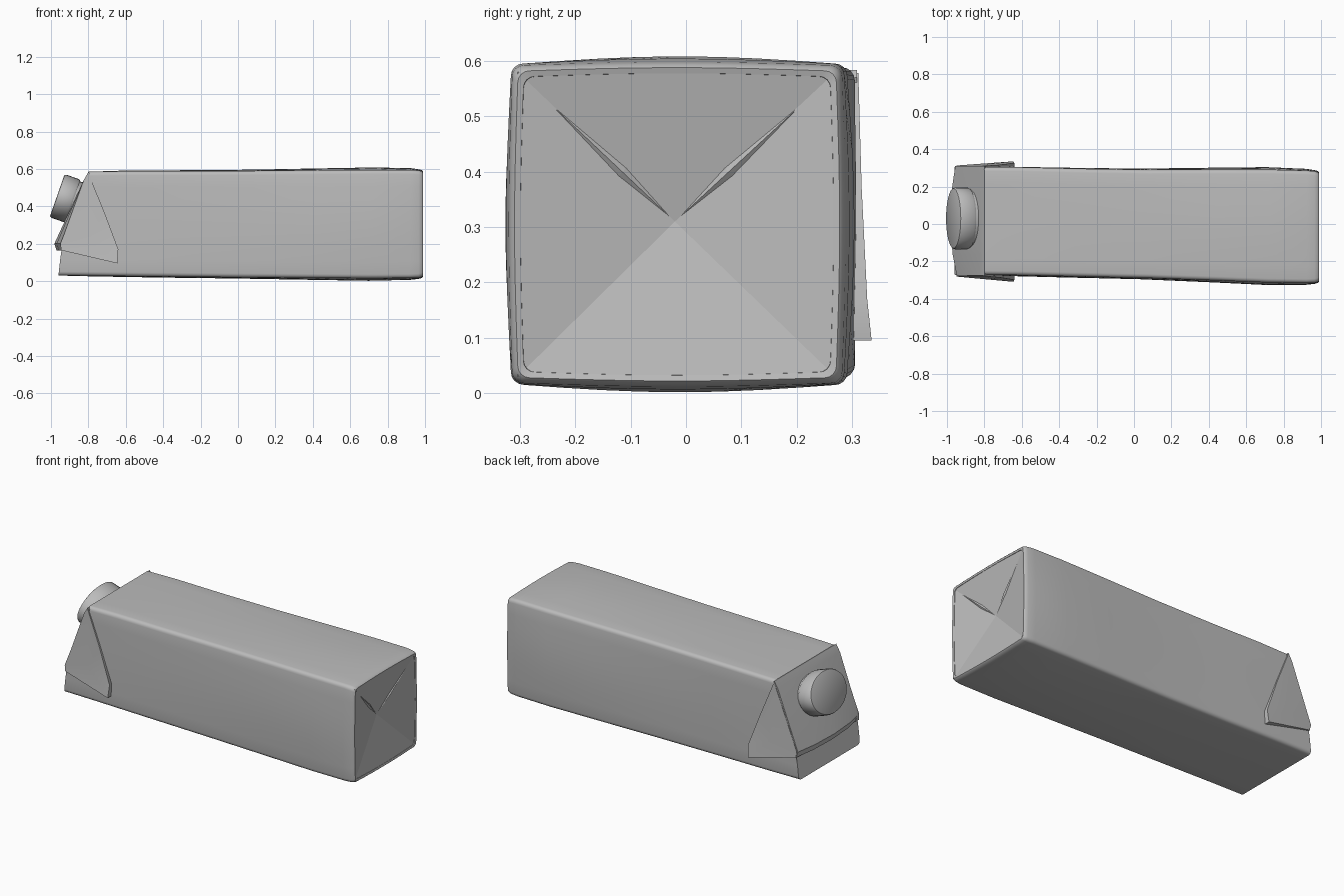
import bpy, bmesh, math
from mathutils import Vector

old = bpy.data.objects.get("Cube")
if old:
    bpy.data.objects.remove(old, do_unlink=True)

grey = bpy.data.materials.new("plain grey")
grey.use_nodes = True
COLOR = (0.5, 0.5, 0.5, 1)
grey.diffuse_color = COLOR
grey.node_tree.nodes["Principled BSDF"].inputs["Base Color"].default_value = COLOR


def make(name, verts, faces, smooth=None):
    """Create an object with consistent outward normals."""
    bm = bmesh.new()
    vs = [bm.verts.new(v) for v in verts]
    for f in faces:
        bm.faces.new([vs[i] for i in f])
    bmesh.ops.recalc_face_normals(bm, faces=bm.faces)
    me = bpy.data.meshes.new(name)
    bm.to_mesh(me)
    bm.free()
    me.materials.append(grey)
    ob = bpy.data.objects.new(name, me)
    bpy.context.collection.objects.link(ob)
    if smooth:
        bpy.ops.object.select_all(action='DESELECT')
        ob.select_set(True)
        bpy.context.view_layer.objects.active = ob
        bpy.ops.object.shade_smooth_by_angle(angle=math.radians(smooth))
    return ob


def loft(rings, caps=(True, True)):
    """Join equal rings of points into a tube."""
    n = len(rings[0])
    verts = [p for r in rings for p in r]
    faces = [(i * n + j, i * n + (j + 1) % n, (i + 1) * n + (j + 1) % n, (i + 1) * n + j)
             for i in range(len(rings) - 1) for j in range(n)]
    if caps[0]:
        faces.append(tuple(range(n)))
    if caps[1]:
        faces.append(tuple(range((len(rings) - 1) * n, len(rings) * n)))
    return verts, faces


def section(y0, y1, z0, z1, bulge, r=0.022, k=8):
    """Rounded rectangle in y, z with slightly swollen sides."""
    cs = [(y1 - r, z1 - r), (y0 + r, z1 - r), (y0 + r, z0 + r), (y1 - r, z0 + r)]
    pts = []
    for q, (cy, cz) in enumerate(cs):
        arc = [(cy + r * math.cos(a), cz + r * math.sin(a))
               for a in (math.pi / 2 * (q + s / 4) for s in range(5))]
        pts += arc
        ny, nz = cs[(q + 1) % 4]
        a = math.pi / 2 * (q + 1)
        end = (ny + r * math.cos(a), nz + r * math.sin(a))
        for s in range(1, k):
            t = s / k
            b = bulge * math.sin(math.pi * t)
            pts.append((arc[-1][0] * (1 - t) + end[0] * t + b * math.cos(a),
                        arc[-1][1] * (1 - t) + end[1] * t + b * math.sin(a)))
    return pts


def end_x(z):
    """Outline of the sloping spout end."""
    if z < 0.17:
        return -0.96 + 0.015 * max(z - 0.03, 0) / 0.14
    return -0.945 + 0.145 * (z - 0.17) / 0.415


# Carton body: x, front, back, bottom, top, swelling
stations = [
    (-0.95, -0.272, 0.305, 0.030, 0.585, 0.000),
    (-0.75, -0.274, 0.304, 0.028, 0.588, 0.003),
    (-0.40, -0.281, 0.296, 0.024, 0.588, 0.005),
    (0.00, -0.289, 0.290, 0.020, 0.590, 0.006),
    (0.40, -0.302, 0.291, 0.017, 0.593, 0.010),
    (0.70, -0.313, 0.291, 0.015, 0.595, 0.013),
    (0.92, -0.316, 0.286, 0.016, 0.595, 0.009),
    (0.965, -0.314, 0.282, 0.018, 0.592, 0.006),
]
rings = []
for x, y0, y1, z0, z1, b in stations:
    s = (x + 0.95) / 1.915
    rings.append([Vector((end_x(z) * (1 - s) + 0.965 * s, y, z))
                  for y, z in section(y0, y1, z0, z1, b)])
# Rolled rim around the folded base
mid = Vector((0, -0.018, 0.305))
for scale, x in ((0.985, 0.982), (0.965, 0.988), (0.93, 0.985), (0.90, 0.91)):
    rings.append([Vector((x, mid.y + (p.y - mid.y) * scale, mid.z + (p.z - mid.z) * scale))
                  for p in rings[7]])
make("carton_body", *loft(rings), smooth=40)

# Base folded inward towards its centre, tucked under the rim
c = [(0.984, 0.270, 0.580), (0.984, -0.304, 0.580), (0.984, -0.304, 0.030), (0.984, 0.270, 0.030)]
make("folded_base", c + [(0.930, -0.02, 0.31)], [(i, (i + 1) % 4, 4) for i in range(4)])

# Raised seams running from the upper base corners to the centre
for name, (y, z) in (("front_base_seam", (-0.29, 0.565)), ("back_base_seam", (0.256, 0.565))):
    a, b = Vector((0.978, y, z)), Vector((0.929, -0.02, 0.31))
    w = (b - a).cross(Vector((1, 0, 0))).normalized() * 0.014
    m = a.lerp(b, 0.65)
    up = Vector((0.010, 0, 0))
    make(name, [a, m + w, b, m - w, m + up], [(0, 1, 4), (1, 2, 4), (2, 3, 4), (3, 0, 4)])

# Sloping top panel whose overhanging fold bows out in the middle
panel = []
for y, fold in ((-0.276, -0.948), (-0.16, -0.97), (0.0, -0.982), (0.17, -0.976), (0.309, -0.956)):
    profile = [(-0.80, 0.583), (-0.825, 0.54), (fold, 0.20), (fold + 0.012, 0.165),
               (-0.92, 0.17), (-0.79, 0.57)]
    panel.append([(x, y, z) for x, z in profile])
make("sloped_top_panel", *loft(panel), smooth=30)

# Folded triangular ears on both sides: x, z, lift off the side
ear = [(-0.80, 0.578, 0.004), (-0.950, 0.20, 0.004), (-0.945, 0.165, 0.006),
       (-0.645, 0.095, 0.028), (-0.64, 0.17, 0.020), (-0.715, 0.37, 0.010)]
for name, side, y, lift in (("front_ear", -1, -0.274, 1.25), ("back_ear", 1, 0.307, 1.0)):
    outer = [(x, y + side * h * lift, z) for x, z, h in ear]
    inner = [(x, y - side * 0.02, z) for x, z, h in ear]
    verts, faces = loft([inner, outer], (True, False))
    verts.append((-0.79, y + side * 0.012, 0.24))
    faces += [(6 + i, 6 + (i + 1) % 6, 12) for i in range(6)]
    make(name, verts, faces, smooth=30)

# Oval spout and screw cap, tilted outward from the slope
axis = Vector((-0.945, 0, 0.33)).normalized()
along = Vector((0.33, 0, 0.945)).normalized()
centre = Vector((-0.967, 0.03, 0.457))


def oval(depth, scale, n=32):
    return [centre - axis * depth + along * (0.122 * scale * math.cos(a))
            + Vector((0, 0.165 * scale * math.sin(a), 0))
            for a in (2 * math.pi * i / n for i in range(n))]


make("spout_neck", *loft([oval(0.15, 0.92), oval(0.06, 0.92)]), smooth=35)
make("screw_cap", *loft([oval(0.09, 0.96), oval(0.08, 1.0), oval(0.01, 1.0),
                         oval(0.002, 0.97), oval(0, 0.94)]), smooth=35)
